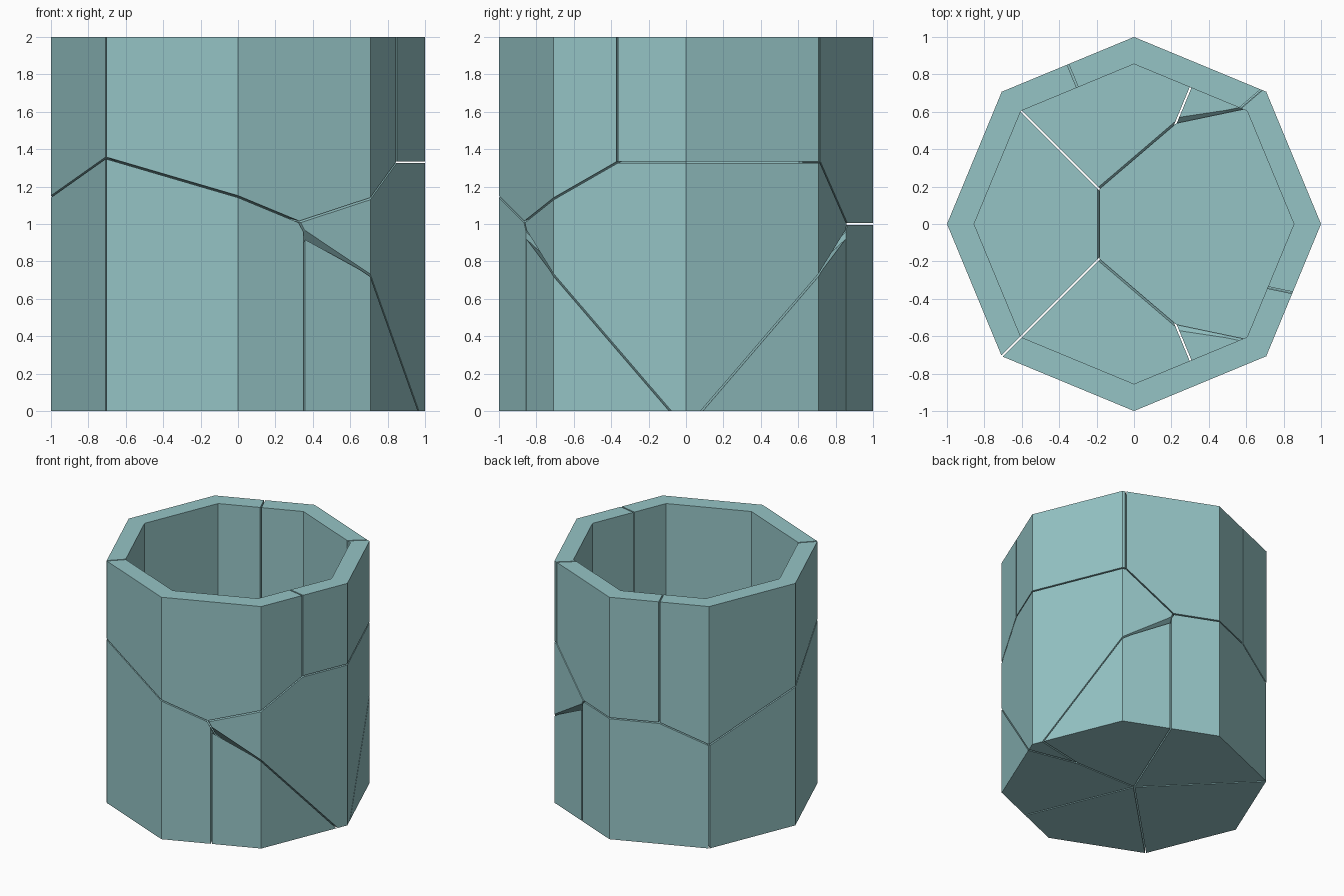
import bpy, bmesh
from math import sin, cos, pi
from mathutils import Vector

if "Cube" in bpy.data.objects:
    bpy.data.objects.remove(bpy.data.objects["Cube"])

INNER, FLOOR, HALF_GAP = 0.855, 0.66, 0.005

teal = bpy.data.materials.new("teal")
teal.diffuse_color = (0.3, 0.55, 0.56, 1)
teal.use_nodes = True
teal.node_tree.nodes["Principled BSDF"].inputs["Base Color"].default_value = teal.diffuse_color


def octagon_prism(radius, z0, z1):
    bm = bmesh.new()
    ring = [bm.verts.new((radius * cos(i * pi / 4), radius * sin(i * pi / 4), z0)) for i in range(8)]
    base = bm.faces.new(ring)
    top = bmesh.ops.extrude_face_region(bm, geom=[base])["geom"]
    bmesh.ops.translate(bm, vec=(0, 0, z1 - z0), verts=[g for g in top if isinstance(g, bmesh.types.BMVert)])
    bmesh.ops.recalc_face_normals(bm, faces=bm.faces)
    return bm


def cut(bm, point, normal):
    # slice off everything on the normal side and cap the hole
    geom = bm.verts[:] + bm.edges[:] + bm.faces[:]
    bmesh.ops.bisect_plane(bm, geom=geom, dist=1e-5, plane_co=point, plane_no=normal, clear_outer=True)
    rim = [e for e in bm.edges if e.is_boundary]
    if rim:
        bmesh.ops.holes_fill(bm, edges=rim, sides=0)
    bmesh.ops.recalc_face_normals(bm, faces=bm.faces)


def add_object(name, bm):
    mesh = bpy.data.meshes.new(name)
    bm.to_mesh(mesh)
    bm.free()
    obj = bpy.data.objects.new(name, mesh)
    bpy.context.collection.objects.link(obj)
    return obj


# hollow of the cup
hollow = add_object("hollow_cutter", octagon_prism(INNER, FLOOR, 2.5))
hollow.hide_render = True
hollow.display_type = "WIRE"

# shard centres: angle in eighths of a turn, radius, height
shards = {
    "left_lower_shard": (4, 1, 0), "front_lower_shard": (6, 1, 0),
    "front_right_lower_shard": (7, 1, 0), "back_right_lower_shard": (1, 1, 0),
    "back_lower_shard": (2, 1, 0), "floor_shard": (0, INNER, FLOOR),
    "front_upper_shard": (7, 1, 2), "right_upper_shard": (0, INNER, 2),
    "back_upper_shard": (2, 1, 2), "left_upper_shard": (3, 1, 2),
}
sites = {n: Vector((r * cos(k * pi / 4), r * sin(k * pi / 4), z)) for n, (k, r, z) in shards.items()}

for name, site in sites.items():
    bm = octagon_prism(1, 0, 2)
    for other in sites.values():
        if other is not site:
            normal = (other - site).normalized()
            cut(bm, (site + other) / 2 - normal * HALF_GAP, normal)
    # chipped top corner on the two right-hand lower shards
    if name in ("front_right_lower_shard", "back_right_lower_shard"):
        side = 1 if site.y > 0 else -1
        a, b, c = (Vector((x, y * side, z)) for x, y, z in
                   ((0.354, 0.854, 0.92), (0.707, 0.707, 0.725), (0.24, 0.56, 0.65)))
        normal = (b - a).cross(c - a).normalized()
        cut(bm, a, normal if normal.z > 0 else -normal)
    shard = add_object(name, bm)
    shard.data.materials.append(teal)
    mod = shard.modifiers.new("hollow", "BOOLEAN")
    mod.object = hollow
    mod.operation = "DIFFERENCE"
    mod.solver = "EXACT"
